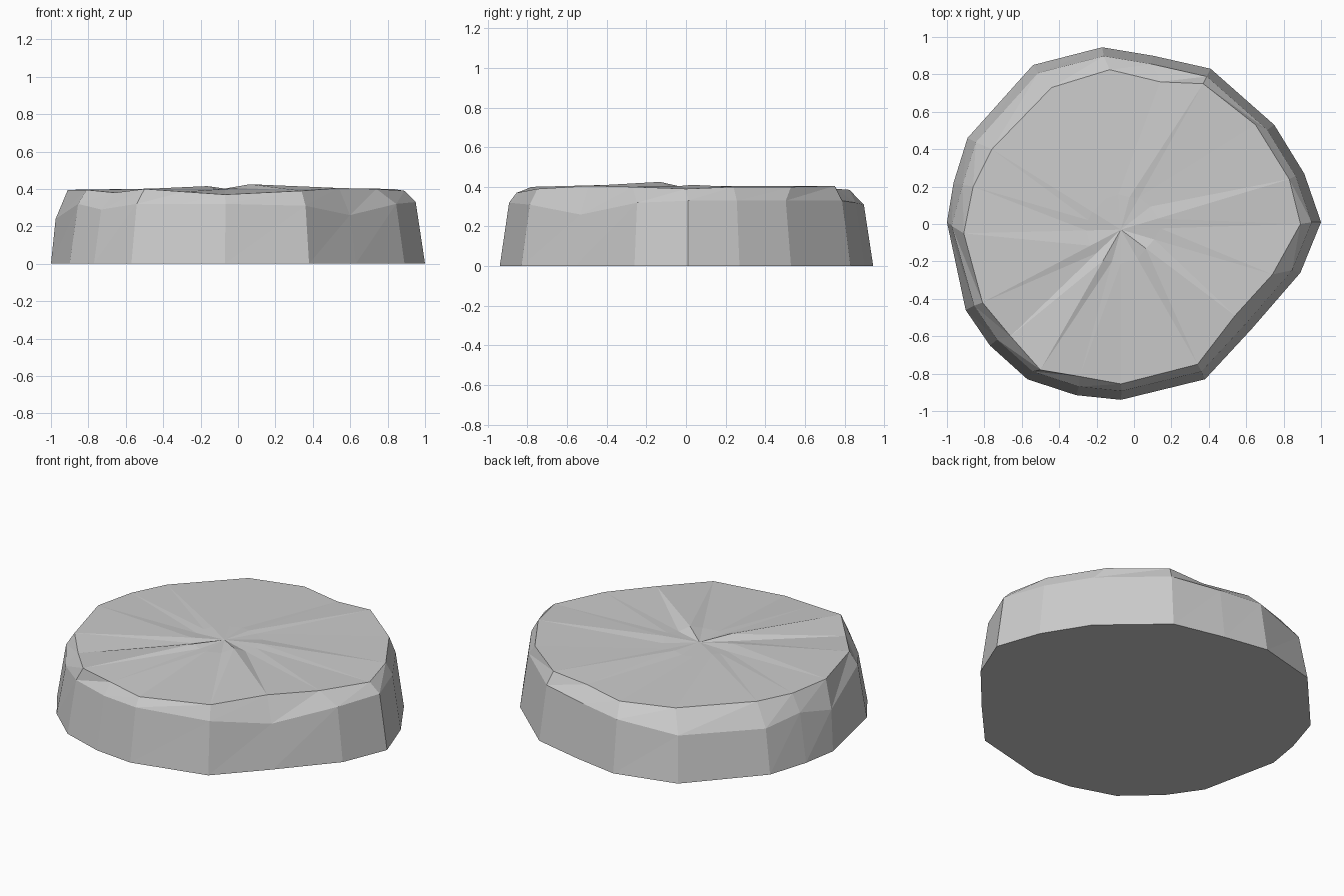
import bpy, bmesh

if "Cube" in bpy.data.objects:
    bpy.data.objects.remove(bpy.data.objects["Cube"])

# Plan outlines, counterclockwise from the +x tip
base = [(1, .01), (.91, .27), (.75, .53), (.41, .83), (.1, .9), (-.17, .945),
        (-.54, .85), (-.89, .46), (-.965, .22), (-1, .01), (-.9, -.46), (-.77, -.65),
        (-.57, -.83), (-.31, -.915), (-.07, -.94), (.38, -.83), (.63, -.56), (.89, -.26)]
rim = [(.89, 0), (.83, .24), (.65, .53), (.37, .75), (.14, .76), (-.13, .825),
       (-.44, .73), (-.76, .4), (-.86, .2), (-.91, -.05), (-.81, -.42), (-.66, -.6),
       (-.5, -.78), (-.29, -.815), (-.07, -.855), (.34, -.75), (.54, -.49), (.74, -.27)]
shoulder_z = [.33, .33, .33, .33, .32, .31, .27, .26, .29, .24, .32, .29,
              .32, .32, .32, .31, .26, .32]
rim_z = [.39, .4, .4, .405, .39, .385, .39, .39, .39, .395, .395, .38,
         .4, .385, .37, .39, .405, .4]
crown_z = [.405, .41, .4, .4, .405, .4, .4, .405, .4, .395, .405, .395,
           .415, .4, .4, .405, .425, .4]
centre = (-.07, -.03)

bm = bmesh.new()


def ring(points, heights):
    return [bm.verts.new((x, y, z)) for (x, y), z in zip(points, heights)]


def bridge(low, high):
    n = len(low)
    for i in range(n):
        j = (i + 1) % n
        bm.faces.new((low[i], low[j], high[j]))
        bm.faces.new((low[i], high[j], high[i]))


# Foot, chipped shoulder, top rim and low uneven crown
shoulder = [(x * .95, y * .95) for x, y in base]
shoulder[9] = (-.975, -.01)
crown = [(centre[0] + (x - centre[0]) * .22, centre[1] + (y - centre[1]) * .22)
         for x, y in rim]
rings = [ring(base, [0] * 18), ring(shoulder, shoulder_z),
         ring(rim, rim_z), ring(crown, crown_z)]
for low, high in zip(rings, rings[1:]):
    bridge(low, high)
bm.faces.new(rings[0][::-1])

# Crown fan and middle point
mid = bm.verts.new((*centre, .402))
for i in range(18):
    bm.faces.new((rings[3][i], rings[3][(i + 1) % 18], mid))

bmesh.ops.recalc_face_normals(bm, faces=bm.faces)
mesh = bpy.data.meshes.new("flat_stone")
bm.to_mesh(mesh)
bm.free()
bpy.context.collection.objects.link(bpy.data.objects.new("flat_stone", mesh))
